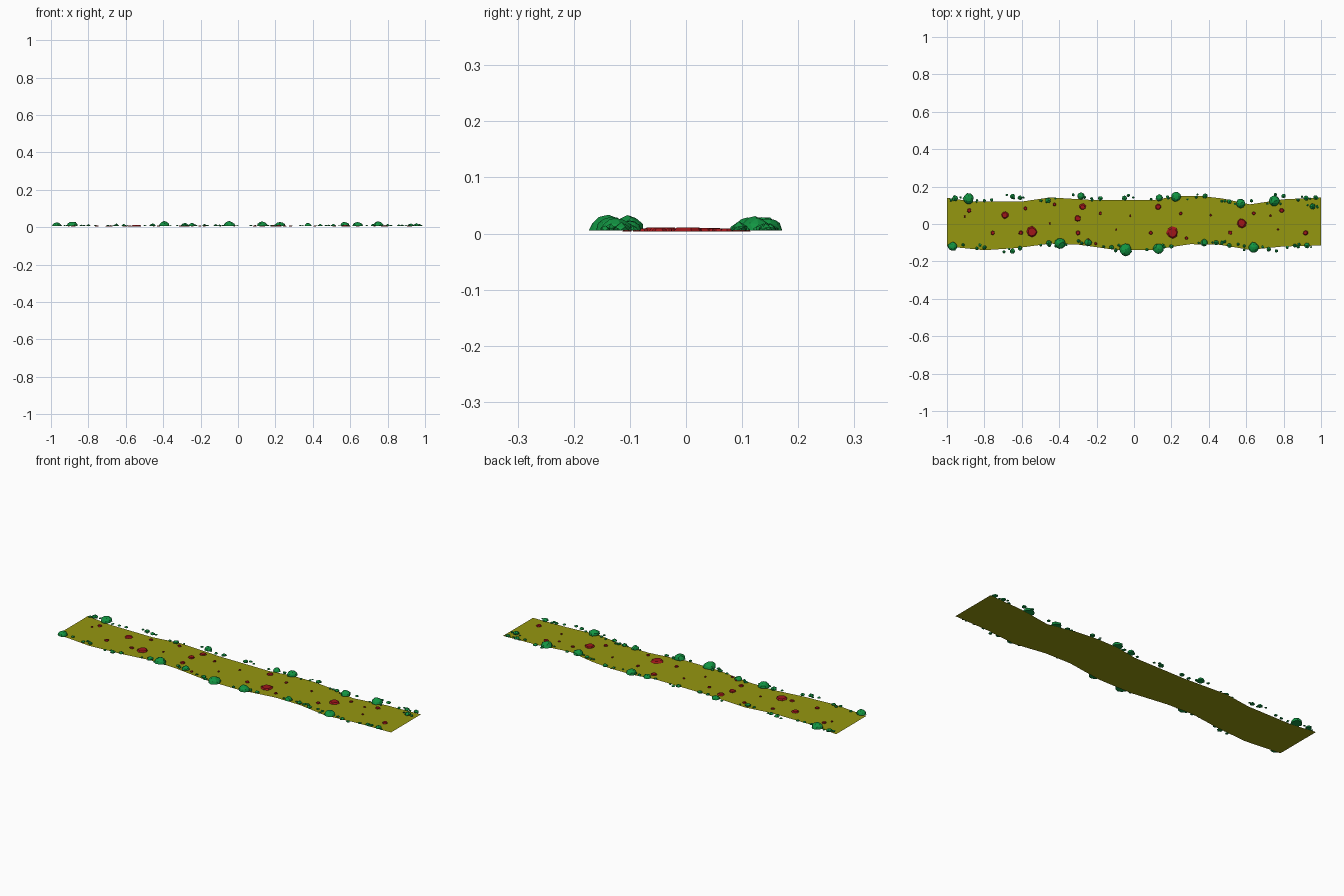
import bpy, bmesh, math, random
from mathutils import Vector, Matrix

random.seed(4)


def finish(name, bm, color):
    mesh = bpy.data.meshes.new(name)
    bm.to_mesh(mesh)
    bm.free()
    obj = bpy.data.objects.new(name, mesh)
    bpy.context.collection.objects.link(obj)
    mat = bpy.data.materials.new(name + "_color")
    mat.diffuse_color = color
    mesh.materials.append(mat)
    return obj


def add_bush(bm, x, y, r, base=0.005):
    """Faceted half dome with an uneven outline."""
    level = 2 if r > 0.018 else 1
    height = min(0.028, r * 0.9)
    spin = Matrix.Rotation(random.uniform(0, 6.28), 4, 'Z')
    verts = bmesh.ops.create_icosphere(bm, subdivisions=level, radius=1, matrix=spin)['verts']
    for v in verts:
        k = random.uniform(0.86, 1.04)
        v.co = Vector((x + v.co.x * r * k, y + v.co.y * r * k,
                       base + max(v.co.z, 0) * height * k))


def add_stone(bm, x, y, r, base=0.004):
    """Low irregular slab with a narrower top."""
    sides = 8 if r > 0.015 else 6
    verts = bmesh.ops.create_cone(bm, cap_ends=True, segments=sides, radius1=1, radius2=0.75,
                                  depth=1)['verts']
    turn = random.uniform(0, 6.28)
    ca, sa = math.cos(turn), math.sin(turn)
    for v in verts:
        k = random.uniform(0.85, 1.1)
        px, py, pz = v.co
        v.co = Vector((x + (px * ca - py * sa) * r * k, y + (px * sa + py * ca) * r * k,
                       base + (pz + 0.5) * min(0.0065, 0.004 + r * 0.1)))


# Path: wavy flat strip
upper = [(-1, .14), (-.86, .12), (-.6, .12), (-.45, .142), (-.2, .127), (.1, .127), (.22, .148),
         (.35, .15), (.47, .137), (.62, .105), (.8, .132), (1, .142)]
lower = [(-1, -.12), (-.8, -.14), (-.62, -.128), (-.45, -.105), (-.3, -.11), (-.1, -.138),
         (.1, -.138), (.3, -.108), (.45, -.11), (.62, -.138), (.8, -.12), (1, -.115)]
bm = bmesh.new()
top = [bm.verts.new((x, y, 0)) for x, y in upper]
bot = [bm.verts.new((x, y, 0)) for x, y in lower]
for i in range(len(top) - 1):
    bm.faces.new((bot[i], bot[i + 1], top[i + 1], top[i]))
finish("path", bm, (0.30, 0.31, 0.005, 1))

# Bushes along both edges (x, y, radius)
north = [(-.885, .135, .03), (-.957, .138, .018), (-.80, .125, .01), (-.65, .147, .016),
         (-.61, .14, .014), (-.46, .125, .017), (-.285, .15, .02), (-.18, .137, .015),
         (-.05, .138, .016), (.135, .14, .02), (.225, .146, .028), (.38, .15, .016),
         (.51, .12, .014), (.57, .11, .027), (.75, .123, .029), (.80, .15, .014),
         (.92, .138, .016), (.955, .094, .018), (.97, .142, .014)]
south = [(-.97, -.12, .025), (-.80, -.125, .013), (-.65, -.145, .016), (-.61, -.13, .014),
         (-.455, -.104, .018), (-.395, -.104, .03), (-.245, -.10, .02), (-.12, -.125, .014),
         (-.045, -.138, .035), (.13, -.133, .03), (.20, -.12, .013), (.375, -.10, .021),
         (.44, -.10, .016), (.51, -.115, .015), (.64, -.125, .029), (.72, -.135, .014),
         (.925, -.115, .018), (.86, -.115, .012)]
bm = bmesh.new()
for x, y, r in north + south:
    add_bush(bm, x, y, r)
    # small tufts beside each bush
    for _ in range(2):
        dx = random.choice((-1, 1)) * (r + random.uniform(0.0, 0.035))
        tx = max(-.98, min(.98, x + dx))
        add_bush(bm, tx, y + random.uniform(-.015, .015), random.uniform(.006, .011))
finish("bushes", bm, (0.006, 0.30, 0.055, 1))

# Stones lying on the path (x, y, radius)
stones = [(-.545, -.042, .029), (.205, -.045, .031), (.575, .004, .026), (-.69, .047, .019),
          (-.30, .03, .018), (-.275, .092, .017), (.13, .092, .016), (.79, .073, .013),
          (-.755, -.047, .012), (-.605, -.047, .012), (-.30, -.047, .013), (.917, -.047, .014),
          (-.58, .083, .01), (-.425, .105, .01), (-.88, .072, .012), (-.18, .057, .009),
          (.09, -.047, .011), (.515, -.047, .012), (.64, .057, .01), (-.245, -.086, .009),
          (.28, -.076, .009), (.25, .057, .009), (-.905, .04, .006), (-.45, .003, .006),
          (-.02, .045, .006), (-.095, -.03, .006), (.41, .047, .006), (.73, .045, .006),
          (.77, -.03, .006), (-.205, -.105, .008)]
bm = bmesh.new()
for x, y, r in stones:
    add_stone(bm, x, y, r)
finish("stones", bm, (0.35, 0.008, 0.01, 1))
